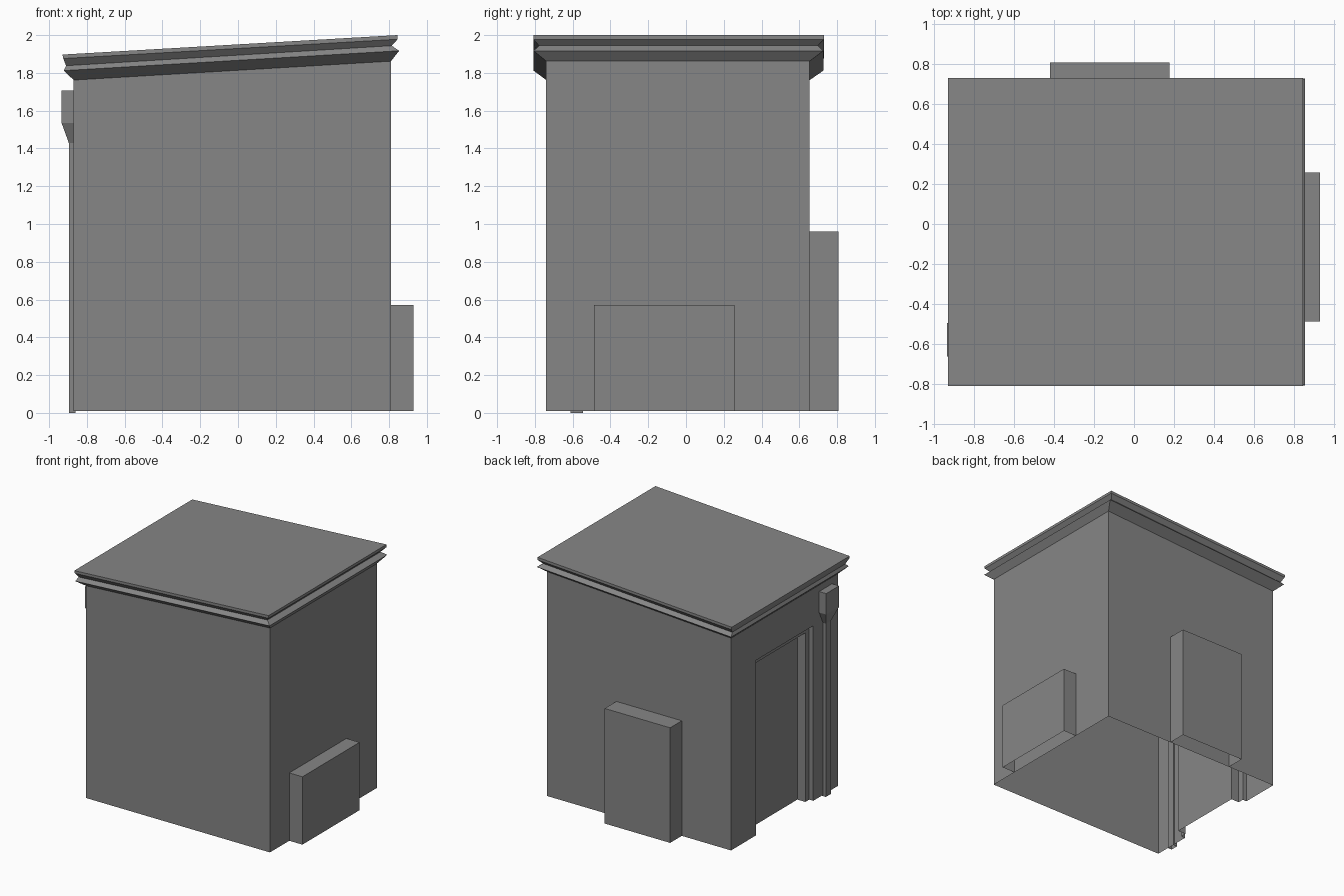
import bpy, bmesh

if "Cube" in bpy.data.objects:
    bpy.data.objects.remove(bpy.data.objects["Cube"], do_unlink=True)

grey = bpy.data.materials.new("plain_grey")
grey.use_nodes = True
COLOUR = (0.24, 0.24, 0.24, 1)
grey.diffuse_color = COLOUR
grey.node_tree.nodes["Principled BSDF"].inputs["Base Color"].default_value = COLOUR

X0, X1, Y0, Y1, BASE = -0.87, 0.81, -0.74, 0.655, 0.01


def finish(name, bm):
    """Weld the mesh, turn faces outward and link it as an object."""
    bmesh.ops.remove_doubles(bm, verts=bm.verts, dist=0.0005)
    bmesh.ops.recalc_face_normals(bm, faces=bm.faces)
    mesh = bpy.data.meshes.new(name)
    bm.to_mesh(mesh)
    bm.free()
    mesh.materials.append(grey)
    ob = bpy.data.objects.new(name, mesh)
    bpy.context.collection.objects.link(ob)


def ring(x0, x1, y0, y1, z0, z1):
    """Rectangle sloping from z0 at x0 up to z1 at x1."""
    return [(x0, y0, z0), (x1, y0, z1), (x1, y1, z1), (x0, y1, z0)]


def face(bm, points):
    bm.faces.new([bm.verts.new(p) for p in points])


def loft(bm, loops, closed=True, skip=()):
    """Join successive loops of points with quads."""
    for i, (a, b) in enumerate(zip(loops, loops[1:])):
        n = len(a)
        for j in range(n if closed else n - 1):
            if (i, j) not in skip:
                k = (j + 1) % n
                face(bm, [a[j], a[k], b[k], b[j]])


def arch(x, margin):
    """Three sides of the doorway, open at the floor."""
    ya, yb, top = -0.417 + margin, 0.33 - margin, 1.455 - margin
    return [(x, ya, BASE), (x, ya, top), (x, yb, top), (x, yb, BASE)]


# Walls and sloping cornice with a grooved edge, open underneath
rings = [
    ring(X0, X1, Y0, Y1, BASE, BASE),
    ring(X0, X1, Y0, Y1, 1.762, 1.862),
    ring(-0.922, 0.853, -0.807, 0.727, 1.812, 1.917),
    ring(-0.91, 0.814, -0.778, 0.698, 1.838, 1.944),
    ring(-0.925, 0.845, -0.808, 0.73, 1.876, 1.978),
    ring(-0.929, 0.845, -0.808, 0.73, 1.897, 2.0),
]
bm = bmesh.new()
loft(bm, rings, skip={(0, 3)})
face(bm, rings[-1])

# Doorway wall and its stepped recess
outer = arch(X0, 0)
face(bm, [rings[0][0], rings[1][0], rings[1][3], rings[0][3]] + outer[::-1])
recess = [outer, arch(X0 + 0.037, 0), arch(X0 + 0.037, 0.05), arch(X0 + 0.11, 0.05)]
loft(bm, recess, closed=False)
face(bm, recess[-1])
finish("building_shell", bm)


def box(name, x0, x1, y0, y1, z0, z1, skip=()):
    """Box open underneath, without the side set against the wall."""
    bm = bmesh.new()
    low, high = ring(x0, x1, y0, y1, z0, z0), ring(x0, x1, y0, y1, z1, z1)
    loft(bm, [low, high], skip=skip)
    face(bm, high)
    finish(name, bm)


# Low blocks against two walls
box("side_block", X1, 0.93, -0.488, 0.257, BASE, 0.57, skip={(0, 3)})
box("back_block", -0.42, 0.177, Y1, 0.807, BASE, 0.96, skip={(0, 0)})

# Drainpipe with its tapered collecting box
box("drainpipe", -0.896, -0.86, -0.611, -0.545, 0, 1.44)
bm = bmesh.new()
hopper = [
    ring(-0.896, X0, -0.611, -0.545, 1.43, 1.43),
    ring(-0.934, X0, -0.662, -0.494, 1.535, 1.535),
    ring(-0.934, X0, -0.662, -0.494, 1.708, 1.708),
]
loft(bm, hopper)
face(bm, hopper[0])
face(bm, hopper[-1])
finish("drain_hopper", bm)
